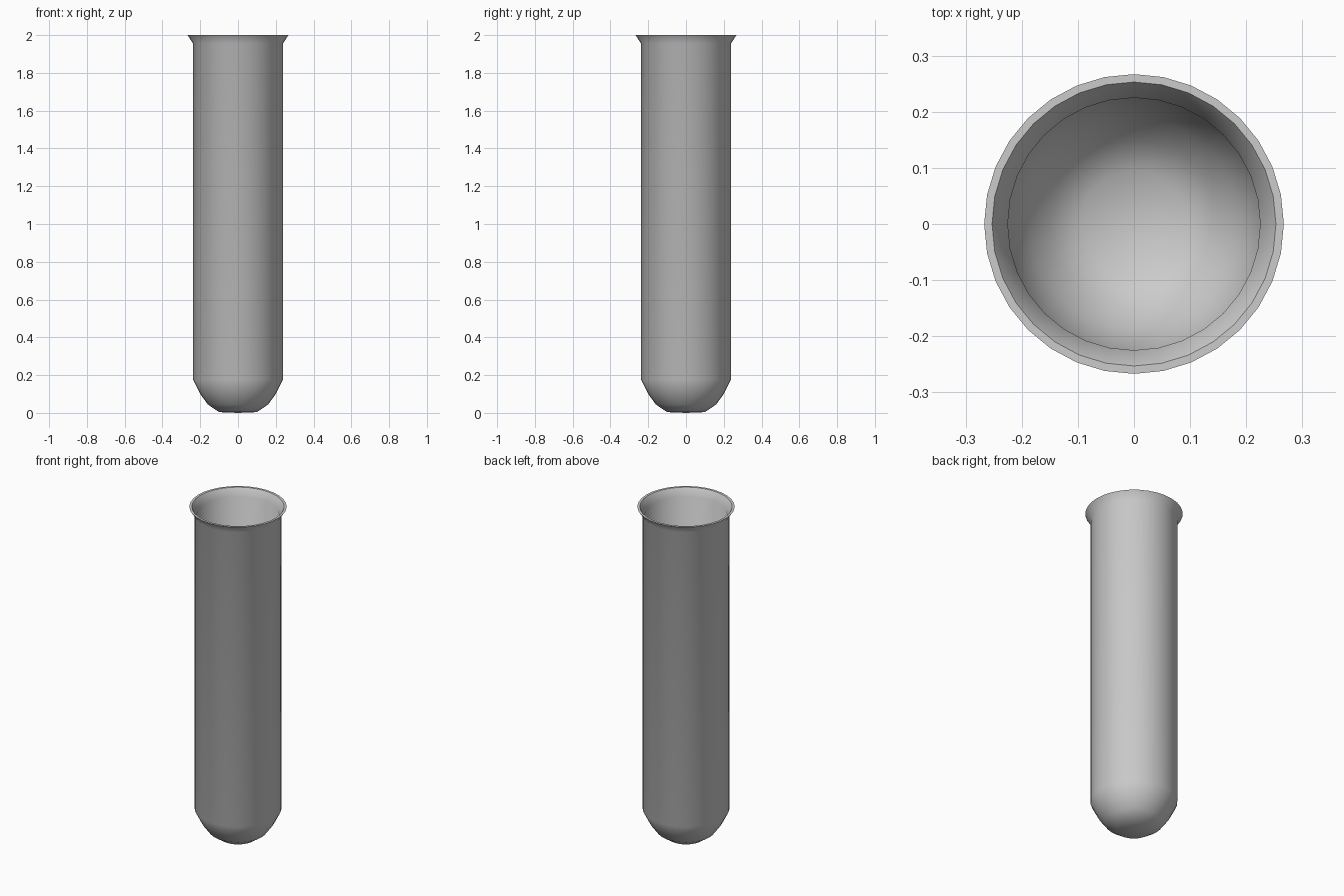
import bpy, bmesh, math

cube = bpy.data.objects.get("Cube")
if cube:
    bpy.data.objects.remove(cube, do_unlink=True)

SIDES = 32

# Pale grey glass
glass = bpy.data.materials.new("pale grey glass")
glass.use_nodes = True
grey = (0.6, 0.6, 0.6, 1.0)
glass.diffuse_color = grey
glass.node_tree.nodes["Principled BSDF"].inputs["Base Color"].default_value = grey

# Wall profile (radius, height): outer base centre, up to the lip, down inside
profile = [
    (0, 0), (0.10, 0.004), (0.16, 0.045), (0.20, 0.10), (0.238, 0.175),
    (0.238, 1.955), (0.267, 2.0),
    (0.253, 2.0), (0.225, 1.955),
    (0.225, 0.18), (0.187, 0.11), (0.15, 0.06), (0.095, 0.02), (0, 0.015),
]

# Lathe the profile around the vertical axis
bm = bmesh.new()
verts = [bm.verts.new((r, 0, z)) for r, z in profile]
edges = [bm.edges.new(pair) for pair in zip(verts, verts[1:])]
bmesh.ops.spin(bm, geom=verts + edges, cent=(0, 0, 0), axis=(0, 0, 1),
               angle=math.tau, steps=SIDES, use_merge=False)
bmesh.ops.remove_doubles(bm, verts=bm.verts, dist=0.0005)
bmesh.ops.recalc_face_normals(bm, faces=bm.faces)

mesh = bpy.data.meshes.new("test_tube")
bm.to_mesh(mesh)
bm.free()
mesh.materials.append(glass)
tube = bpy.data.objects.new("test_tube", mesh)
bpy.context.collection.objects.link(tube)

# Smooth walls with a crisp lip
bpy.ops.object.select_all(action='DESELECT')
tube.select_set(True)
bpy.context.view_layer.objects.active = tube
bpy.ops.object.shade_smooth_by_angle(angle=math.radians(50))
